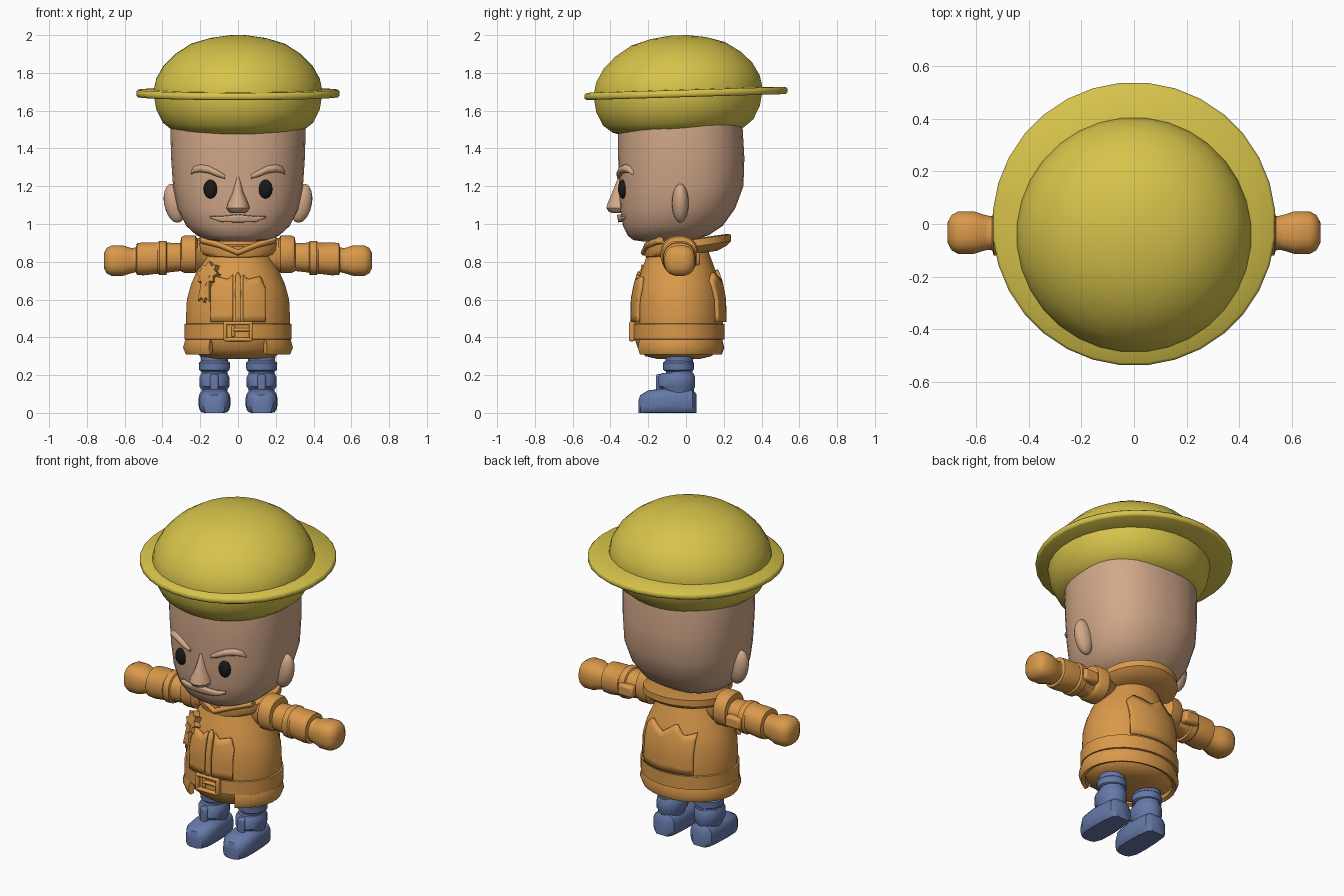
import bpy, bmesh, math
from mathutils import Vector

cube = bpy.data.objects.get("Cube")
if cube:
    bpy.data.objects.remove(cube, do_unlink=True)


def material(name, rgb):
    m = bpy.data.materials.new(name)
    m.use_nodes = True
    m.diffuse_color = (*rgb, 1)
    m.node_tree.nodes["Principled BSDF"].inputs["Base Color"].default_value = (*rgb, 1)
    return m


YELLOW = material("hat yellow", (0.68, 0.55, 0.07))
SKIN = material("skin", (0.64, 0.39, 0.25))
ORANGE = material("coat orange", (0.70, 0.32, 0.07))
BLUE = material("boot blue", (0.13, 0.19, 0.39))
BLACK = material("eye black", (0.01, 0.01, 0.01))


def finish(name, bm, mat, angle=40):
    bmesh.ops.recalc_face_normals(bm, faces=bm.faces)
    me = bpy.data.meshes.new(name)
    bm.to_mesh(me)
    bm.free()
    ob = bpy.data.objects.new(name, me)
    bpy.context.collection.objects.link(ob)
    me.materials.append(mat)
    bpy.ops.object.select_all(action='DESELECT')
    ob.select_set(True)
    bpy.context.view_layer.objects.active = ob
    bpy.ops.object.shade_smooth_by_angle(angle=math.radians(angle))
    return ob


def power(v, p):
    return math.copysign(abs(v) ** (2 / p), v)


def loft(name, secs, mat, axis="z", n=32, p=2, shear=0, floor=False, angle=40):
    """Stack of rounded rings (t, c1, c2, r1, r2) along an axis, capped at both ends."""
    bm = bmesh.new()
    rings = []
    for t, c1, c2, r1, r2 in secs:
        ring = []
        for i in range(n):
            a = 2 * math.pi * (i + 0.5) / n
            u, v = c1 + r1 * power(math.cos(a), p), c2 + r2 * power(math.sin(a), p)
            co = {"z": (u, v, t), "x": (t, u, v), "y": (u, t, v)}[axis]
            z = co[2] + shear * co[1]
            ring.append(bm.verts.new((co[0], co[1], max(z, 0) if floor else z)))
        rings.append(ring)
    for a, b in zip(rings, rings[1:]):
        for i in range(n):
            j = (i + 1) % n
            bm.faces.new((a[i], a[j], b[j], b[i]))
    bm.faces.new(rings[0])
    bm.faces.new(rings[-1])
    return finish(name, bm, mat, angle)


def lerp(table, x):
    """Piecewise linear lookup of a row by its first value."""
    for a, b in zip(table, table[1:]):
        if x <= b[0]:
            f = max(0, (x - a[0]) / (b[0] - a[0]))
            return [u + (v - u) * f for u, v in zip(a, b)]
    return table[-1]


def surface(secs, x, z, side, p=2):
    _, _, cy, rx, ry = lerp(secs, z)
    return cy + side * ry * (1 - min(1, abs(x) / rx) ** p) ** (1 / p)


def shell(name, secs, outline, mat, side=-1, p=2, rise=0.005, nx=16, nz=6):
    """Thick patch laid on a lofted surface; outline rows are (x, low z, high z)."""
    bm = bmesh.new()
    x0, x1 = outline[0][0], outline[-1][0]
    grid = []
    for i in range(nx + 1):
        x = x0 + (x1 - x0) * i / nx
        _, lo, hi = lerp(outline, x)
        col = [lo + (hi - lo) * j / nz for j in range(nz + 1)]
        grid.append([bm.verts.new((x, surface(secs, x, z, side, p) + side * rise, z)) for z in col])
    for a, b in zip(grid, grid[1:]):
        for j in range(nz):
            bm.faces.new((a[j], b[j], b[j + 1], a[j + 1]))
    ob = finish(name, bm, mat)
    mod = ob.modifiers.new("thickness", 'SOLIDIFY')
    mod.thickness, mod.offset = 0.025, 0
    return ob


def ball(name, loc, size, mat, tilt=0):
    bm = bmesh.new()
    bmesh.ops.create_uvsphere(bm, u_segments=20, v_segments=12, radius=1)
    bmesh.ops.scale(bm, vec=size, verts=bm.verts)
    ob = finish(name, bm, mat, 60)
    ob.location, ob.rotation_euler = loc, (0, tilt, 0)


def box(name, loc, size, mat, bevel=0.008):
    bm = bmesh.new()
    bmesh.ops.create_cube(bm, size=1)
    bmesh.ops.scale(bm, vec=size, verts=bm.verts)
    ob = finish(name, bm, mat)
    ob.location = loc
    mod = ob.modifiers.new("bevel", 'BEVEL')
    mod.width, mod.segments = bevel, 2


def prism(name, pts, depth, loc, rot, mat):
    bm = bmesh.new()
    face = bm.faces.new([bm.verts.new((x, -depth / 2, z)) for x, z in pts])
    ext = bmesh.ops.extrude_face_region(bm, geom=[face])["geom"]
    bmesh.ops.translate(bm, vec=(0, depth, 0), verts=[v for v in ext if isinstance(v, bmesh.types.BMVert)])
    ob = finish(name, bm, mat)
    ob.location, ob.rotation_euler = loc, rot


def tube(name, pts, radii, mat, squash=1):
    """Tapered tube through points, flattened in height by squash."""
    bm = bmesh.new()
    rings = []
    for (x, y, z), r in zip(pts, radii):
        ring = []
        for i in range(10):
            a = math.tau * i / 10
            ring.append(bm.verts.new((x, y + r * math.cos(a), z + squash * r * math.sin(a))))
        rings.append(ring)
    for a, b in zip(rings, rings[1:]):
        for i in range(10):
            bm.faces.new((a[i], a[i - 9], b[i - 9], b[i]))
    bm.faces.new(rings[0])
    bm.faces.new(rings[-1])
    finish(name, bm, mat, 60)


# Hat: tall dome with a thin round brim
dome = [(0.12, 1.475), (0.29, 1.48), (0.35, 1.5), (0.40, 1.54), (0.435, 1.61), (0.45, 1.70),
        (0.435, 1.77), (0.395, 1.84), (0.335, 1.90), (0.25, 1.955), (0.15, 1.985), (0.05, 2.0)]
loft("hat_dome", [(z, 0, -0.042, r, r) for r, z in dome], YELLOW, shear=0.04, angle=80)
brim = [(0.3, 1.672), (0.53, 1.672), (0.54, 1.68), (0.54, 1.70), (0.53, 1.71), (0.3, 1.715)]
loft("hat_brim", [(z, 0, 0, r, r) for r, z in brim], YELLOW, shear=0.03, angle=80)

# Head
HEAD = [(0.908, 0, -0.13, 0.10, 0.10), (0.915, 0, -0.12, 0.16, 0.16), (0.94, 0, -0.095, 0.22, 0.215),
        (0.99, 0, -0.07, 0.275, 0.265), (1.08, 0, -0.045, 0.32, 0.305), (1.2, 0, -0.025, 0.345, 0.33),
        (1.35, 0, -0.025, 0.355, 0.335), (1.52, 0, -0.03, 0.36, 0.33), (1.6, 0, -0.03, 0.35, 0.32)]
loft("head", HEAD, SKIN, p=2.3, n=40, angle=60)
loft("nose", [(1.26, 0, -0.335, 0.006, 0.02), (1.17, 0, -0.345, 0.028, 0.045), (1.11, 0, -0.35, 0.055, 0.066),
              (1.085, 0, -0.35, 0.062, 0.073), (1.065, 0, -0.35, 0.05, 0.06), (1.058, 0, -0.35, 0.03, 0.04)],
     SKIN, n=16)
shell("mouth", HEAD, [(-0.145, 1.035, 1.042), (-0.09, 1.014, 1.04), (0, 1.01, 1.05),
                      (0.09, 1.014, 1.04), (0.145, 1.035, 1.042)], SKIN, p=2.3, rise=0.008, nz=3)
for side, tag in ((1, "left"), (-1, "right")):
    eye_y = surface(HEAD, 0.145, 1.185, -1, 2.3)
    ball(tag + "_eye", (side * 0.145, eye_y, 1.185), (0.037, 0.026, 0.05), BLACK)
    ball(tag + "_ear", (side * 0.335, -0.03, 1.11), (0.056, 0.044, 0.105), SKIN, side * 0.2)
    arc = [(0.07, 1.25), (0.11, 1.268), (0.155, 1.288), (0.2, 1.295), (0.235, 1.287), (0.25, 1.268)]
    pts = [(side * x, surface(HEAD, x, z, -1, 2.3), z) for x, z in arc]
    tube(tag + "_eyebrow", pts, (0.013, 0.022, 0.025, 0.025, 0.021, 0.01), SKIN, 0.85)

# Coat body, belt and collar
BODY = [(0.285, 0, -0.04, 0.13, 0.11), (0.30, 0, -0.04, 0.2, 0.175), (0.34, 0, -0.04, 0.255, 0.215),
        (0.40, 0, -0.04, 0.275, 0.235), (0.5, 0, -0.04, 0.277, 0.237), (0.6, 0, -0.04, 0.272, 0.235),
        (0.68, 0, -0.04, 0.25, 0.22), (0.76, 0, -0.04, 0.215, 0.195), (0.84, 0, -0.04, 0.17, 0.165),
        (0.92, 0, -0.04, 0.14, 0.14)]
loft("coat_body", BODY, ORANGE)
loft("belt", [(z, 0, -0.04, 0.277 + d, 0.237 + d) for z, d in
              ((0.388, -0.01), (0.39, 0.008), (0.47, 0.008), (0.475, -0.01))], ORANGE)
loft("collar", [(0.835, 0, -0.01, 0.165, 0.175), (0.855, 0, 0.0, 0.215, 0.215), (0.875, 0, 0.01, 0.235, 0.23),
                (0.912, 0, 0.01, 0.23, 0.23), (0.917, 0, 0.01, 0.2, 0.2)], ORANGE, shear=0.14)
for side, tag in ((1, "left"), (-1, "right")):
    tube(tag + "_lapel", [(side * 0.2, -0.14, 0.915), (side * 0.1, -0.2, 0.89), (0, -0.22, 0.848)],
         (0.022, 0.022, 0.02), ORANGE, 0.8)

# Flared hem, open at the front
bm = bmesh.new()
rings = []
for i in range(29):
    a = math.radians(-58 + 296 * i / 28)
    rings.append([bm.verts.new((0.277 * r * math.cos(a), -0.045 + 0.235 * r * math.sin(a), z))
                  for r, z in ((1.01, 0.388), (1.055, 0.345), (1.0, 0.31), (0.92, 0.318), (0.9, 0.388))])
for a, b in zip(rings, rings[1:]):
    for i in range(5):
        bm.faces.new((a[i], a[i - 4], b[i - 4], b[i]))
bm.faces.new(rings[0])
bm.faces.new(rings[-1])
finish("coat_hem", bm, ORANGE)

# Raised coat panels
shell("front_placket", BODY, [(-0.014, 0.47, 0.72), (0, 0.47, 0.745), (0.014, 0.47, 0.72)], ORANGE, nx=4)
flap = [(0.026, 0.48, 0.73), (0.05, 0.48, 0.705), (0.115, 0.48, 0.72), (0.14, 0.48, 0.66)]
shell("left_front_panel", BODY, flap, ORANGE)
shell("right_front_panel", BODY, [(-x, lo, hi) for x, lo, hi in reversed(flap)], ORANGE)
shell("back_panel", BODY, [(-0.16, 0.48, 0.72), (-0.1, 0.48, 0.7), (-0.05, 0.48, 0.76), (0.03, 0.48, 0.7),
                           (0.12, 0.48, 0.74), (0.16, 0.48, 0.7)], ORANGE, side=1, nx=24)

# Buckle
for z in (0.389, 0.474):
    box("buckle_bar", (0, -0.287, z), (0.155, 0.03, 0.02), ORANGE)
for x in (-0.068, 0.068):
    box("buckle_side", (x, -0.285, 0.432), (0.02, 0.034, 0.1), ORANGE)
box("buckle_prong", (0.02, -0.288, 0.44), (0.1, 0.025, 0.018), ORANGE)
box("buckle_strap", (-0.025, -0.286, 0.432), (0.02, 0.022, 0.06), ORANGE)

# Star badge with two ribbon tails
star = []
for i in range(16):
    r = 0.045 if i % 2 else 0.068
    star.append((r * math.cos(math.tau * i / 16), r * math.sin(math.tau * i / 16)))
prism("badge", star, 0.035, (-0.155, -0.207, 0.735), (-0.3, 0, -0.6), ORANGE)
tail = [(-0.02, 0.07), (0.02, 0.07), (0.02, -0.07), (0, -0.045), (-0.02, -0.065)]
for x, y, rot in ((-0.18, -0.222, 0.12), (-0.165, -0.232, -0.1)):
    prism("badge_ribbon", tail, 0.02, (x, y, 0.655), (-0.15, rot, -0.6), ORANGE)

# Arms, stretched sideways
SLEEVE = [(0.13, 0.06, 0.83), (0.215, 0.085, 0.835), (0.225, 0.1, 0.84), (0.285, 0.1, 0.84), (0.3, 0.092, 0.84),
          (0.305, 0.075, 0.825), (0.375, 0.08, 0.822), (0.38, 0.09, 0.82), (0.415, 0.092, 0.82),
          (0.425, 0.084, 0.82), (0.5, 0.088, 0.815), (0.535, 0.085, 0.815), (0.54, 0.066, 0.81), (0.6, 0.06, 0.81)]
HAND = [(0.54, 0.062), (0.58, 0.072), (0.61, 0.082), (0.67, 0.082), (0.695, 0.068), (0.71, 0.04)]
for side, tag in ((1, "left"), (-1, "right")):
    loft(tag + "_sleeve", [(side * x, -0.035, z, r, r) for x, r, z in SLEEVE], ORANGE, "x", 20, 2.3)
    loft(tag + "_hand", [(side * x, -0.033, 0.806, r, r) for x, r in HAND], ORANGE, "x", 16, 2.6)
    box(tag + "_elbow_patch", (side * 0.36, 0.045, 0.815), (0.1, 0.06, 0.07), ORANGE, 0.015)

# Legs and boots
    cx = side * 0.125
    loft(tag + "_leg", [(0.18, cx, -0.035, 0.07, 0.07), (0.25, cx, -0.035, 0.07, 0.072),
                        (0.34, cx, -0.035, 0.077, 0.077)], BLUE, n=20)
    loft(tag + "_boot_cuff", [(z, cx, -0.04, r, r) for z, r in
                              ((0.22, 0.07), (0.228, 0.082), (0.265, 0.084), (0.275, 0.072))], BLUE, n=20)
    loft(tag + "_boot_shaft", [(0.08, cx, -0.045, 0.07, 0.085), (0.125, cx, -0.045, 0.07, 0.088),
                               (0.14, cx, -0.05, 0.08, 0.1), (0.19, cx, -0.05, 0.08, 0.1),
                               (0.21, cx, -0.045, 0.07, 0.085)], BLUE, n=20)
    foot = [(-0.252, 0.025, 0.065), (-0.242, 0.055, 0.095), (-0.2, 0.08, 0.12), (-0.12, 0.085, 0.13),
            (-0.03, 0.08, 0.13), (0.035, 0.07, 0.125), (0.055, 0.045, 0.1)]
    loft(tag + "_foot", [(y, cx, h / 2 - 0.006, r, h / 2 + 0.006) for y, r, h in foot],
         BLUE, "y", 20, 3, floor=True)
    box(tag + "_boot_tongue", (cx, -0.13, 0.155), (0.045, 0.06, 0.1), BLUE, 0.012)
